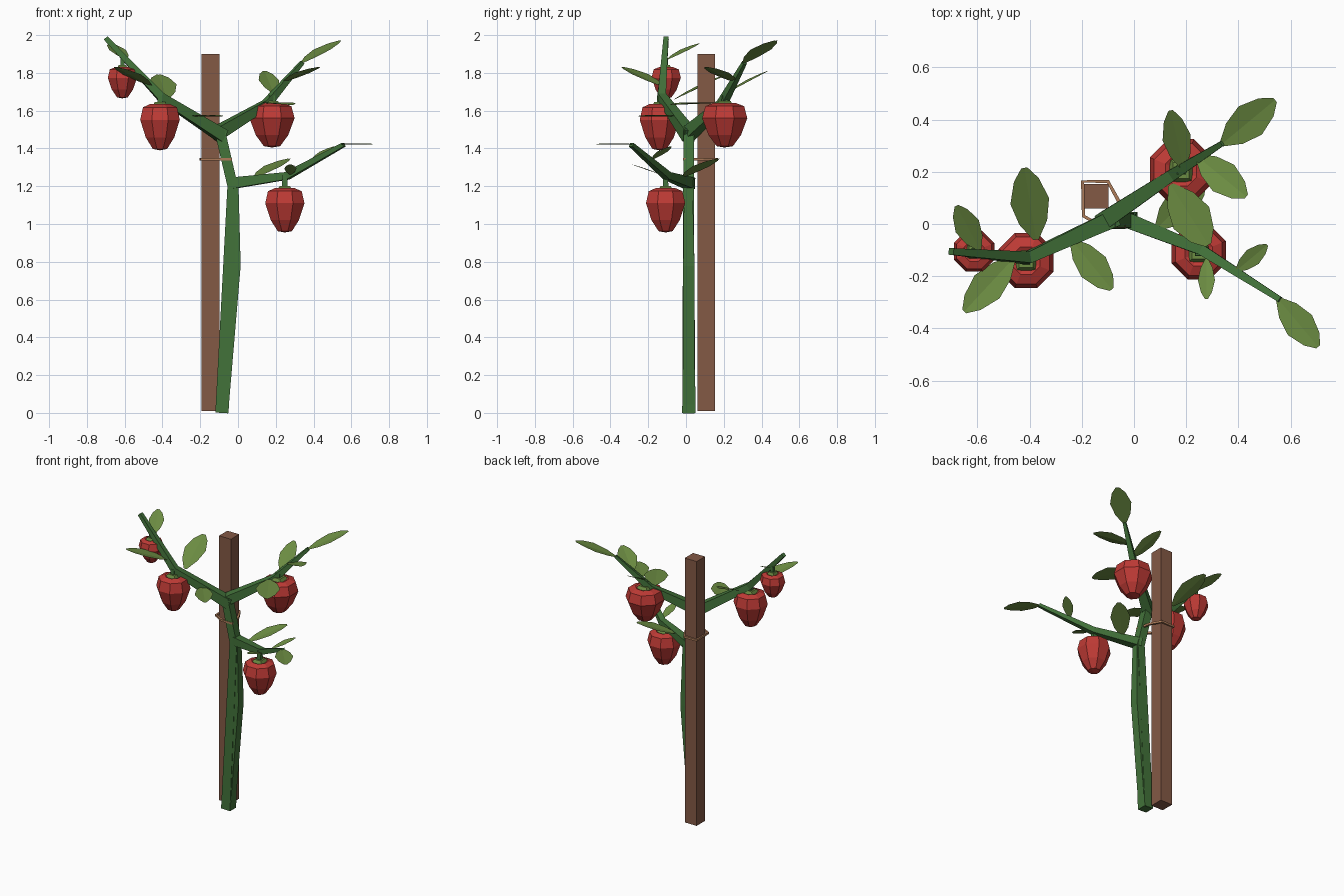
import bpy, bmesh, math
from mathutils import Vector

if "Cube" in bpy.data.objects:
    bpy.data.objects.remove(bpy.data.objects["Cube"])


def material(name, col):
    m = bpy.data.materials.new(name)
    m.diffuse_color = (*col, 1)
    m.use_nodes = True
    m.node_tree.nodes["Principled BSDF"].inputs["Base Color"].default_value = m.diffuse_color
    return m


STEM = material("stem green", (0.055, 0.17, 0.042))
LEAF = material("leaf green", (0.15, 0.265, 0.055))
RED = material("pepper red", (0.52, 0.043, 0.036))
WOOD = material("stake brown", (0.23, 0.10, 0.06))
TWINE = material("twine tan", (0.42, 0.20, 0.10))


def finish(bm, name, mat, recalc=True):
    if recalc:
        bmesh.ops.recalc_face_normals(bm, faces=bm.faces)
    me = bpy.data.meshes.new(name)
    bm.to_mesh(me)
    bm.free()
    me.materials.append(mat)
    ob = bpy.data.objects.new(name, me)
    bpy.context.collection.objects.link(ob)
    return ob


def bridge(bm, a, b):
    n = len(a)
    for i in range(n):
        bm.faces.new((a[i], a[(i + 1) % n], b[(i + 1) % n], b[i]))


def tube(name, pts, radii, mat, ref=(0, 0, 1), closed=False):
    """Four-sided tapering tube; radii are half widths."""
    bm = bmesh.new()
    pts = [Vector(p) for p in pts]
    n = len(pts)
    rings = []
    for i, p in enumerate(pts):
        if closed:
            t = pts[(i + 1) % n] - pts[i - 1]
        else:
            t = pts[min(i + 1, n - 1)] - pts[max(i - 1, 0)]
        s = t.cross(Vector(ref)).normalized()
        u = s.cross(t).normalized()
        r = radii[i]
        rings.append([bm.verts.new(p + s * r * a + u * r * b)
                      for a, b in ((-1, -1), (1, -1), (1, 1), (-1, 1))])
    for i in range(n if closed else n - 1):
        bridge(bm, rings[i], rings[(i + 1) % n])
    if not closed:
        bm.faces.new(rings[0])
        bm.faces.new(rings[-1])
    return finish(bm, name, mat)


def leaf(name, base, tip, width):
    """Leaf of two halves folded slightly along the midrib."""
    bm = bmesh.new()
    base, tip = Vector(base), Vector(tip)
    d = tip - base
    s = d.cross(Vector((0, 0, 1))).normalized()
    up = s.cross(d).normalized()
    rows = []
    for t, w in ((0, 0.07), (0.25, 0.36), (0.55, 0.5), (0.84, 0.32), (1, 0.08)):
        c = base + d * t
        lift = up * width * 0.12 * w
        rows.append([bm.verts.new(c - s * w * width + lift), bm.verts.new(c),
                     bm.verts.new(c + s * w * width + lift)])
    for a, b in zip(rows, rows[1:]):
        for k in (0, 1):
            bm.faces.new((a[k], a[k + 1], b[k + 1], b[k]))
    return finish(bm, name, LEAF, recalc=False)


def pepper(name, x, y, z0, z1, r, hang):
    """Eight-sided fruit with a calyx and a short stalk up to the branch."""
    h = z1 - z0
    bm = bmesh.new()
    rings = []
    for f, t in ((0.36, 0.03), (0.72, 0.28), (1, 0.66), (0.86, 0.93), (0.5, 1), (0.2, 0.93)):
        ring = []
        for i in range(8):
            a = math.pi / 8 + i * math.pi / 4
            ring.append(bm.verts.new((x + f * r * 1.06 * math.cos(a),
                                      y + f * r * 1.06 * math.sin(a), z0 + h * t)))
        rings.append(ring)
    for a, b in zip(rings, rings[1:]):
        bridge(bm, a, b)
    bm.faces.new(rings[-1])
    low = bm.verts.new((x, y, z0))
    for i in range(8):
        bm.faces.new((rings[0][i], low, rings[0][(i + 1) % 8]))
    finish(bm, name, RED)
    tube(name + "_calyx", [(x, y, z1 - 0.012), (x, y, z1 + 0.012)],
         [r * 0.38, r * 0.25], LEAF, ref=(0, 1, 0))
    tube(name + "_stalk", [(x, y, z1), (x, y, hang)], [r * 0.14, r * 0.12],
         STEM, ref=(0, 1, 0))


# Stake
tube("stake", [(-0.145, 0.107, 0.01), (-0.145, 0.107, 1.9)], [0.047, 0.047], WOOD, ref=(0, 1, 0))

# Trunk and side stem
tube("trunk", [(-0.085, 0.015, 0), (-0.028, 0.013, 1.2), (-0.098, 0.016, 1.5)],
     [0.035, 0.028, 0.028], STEM, ref=(0, 1, 0))
tube("side_stem", [(-0.082, 0.015, 0), (-0.016, 0.015, 0.78), (-0.02, 0.012, 1.23)],
     [0.03, 0.03, 0.022], STEM, ref=(0, 1, 0))

# Branches
tube("low_branch", [(-0.04, 0.02, 1.215), (0.26, -0.10, 1.255), (0.56, -0.29, 1.42)],
     [0.03, 0.02, 0.011], STEM)
tube("left_branch", [(-0.08, 0.02, 1.465), (-0.41, -0.13, 1.675), (-0.70, -0.105, 1.985)],
     [0.034, 0.022, 0.013], STEM)
tube("right_branch", [(-0.12, 0.01, 1.475), (0.15, 0.19, 1.635), (0.34, 0.31, 1.855)],
     [0.034, 0.022, 0.01], STEM)

# Twine loop round the stake and trunk
loop = [(-0.197, 0.163), (-0.1, 0.163), (-0.06, 0.09), (-0.037, -0.012), (-0.12, -0.01), (-0.193, 0.03)]
tube("twine_tie", [(x, y, 1.342) for x, y in loop], [0.007] * 6, TWINE, closed=True)

# Fruit: x, y, bottom, top, radius, stalk top
for i, p in enumerate([(-0.413, -0.14, 1.39, 1.635, 0.107, 1.68),
                       (0.18, 0.205, 1.405, 1.64, 0.122, 1.68),
                       (0.248, -0.108, 0.955, 1.19, 0.106, 1.26),
                       (-0.612, -0.105, 1.665, 1.83, 0.079, 1.88)]):
    pepper(f"pepper_{i + 1}", *p)

# Leaves: base, tip, width
leaves = [
    ((0.335, 0.305, 1.85), (0.54, 0.475, 1.97), 0.14),
    ((0.24, 0.26, 1.75), (0.43, 0.105, 1.83), 0.13),
    ((0.19, 0.21, 1.69), (0.14, 0.435, 1.81), 0.11),
    ((0.14, 0.15, 1.64), (0.285, -0.08, 1.63), 0.16),
    ((0.085, -0.02, 1.245), (0.27, 0.17, 1.345), 0.13),
    ((0.278, -0.13, 1.26), (0.277, -0.288, 1.315), 0.065),
    ((0.39, -0.18, 1.34), (0.51, -0.08, 1.41), 0.07),
    ((0.55, -0.285, 1.42), (0.705, -0.47, 1.42), 0.12),
    ((-0.24, -0.06, 1.57), (-0.085, -0.25, 1.57), 0.12),
    ((-0.375, -0.06, 1.66), (-0.42, 0.215, 1.79), 0.15),
    ((-0.46, -0.13, 1.73), (-0.65, -0.335, 1.83), 0.13),
    ((-0.59, -0.1, 1.87), (-0.68, 0.07, 1.955), 0.1),
]
for i, (b, t, w) in enumerate(leaves):
    leaf(f"leaf_{i + 1}", b, t, w)
